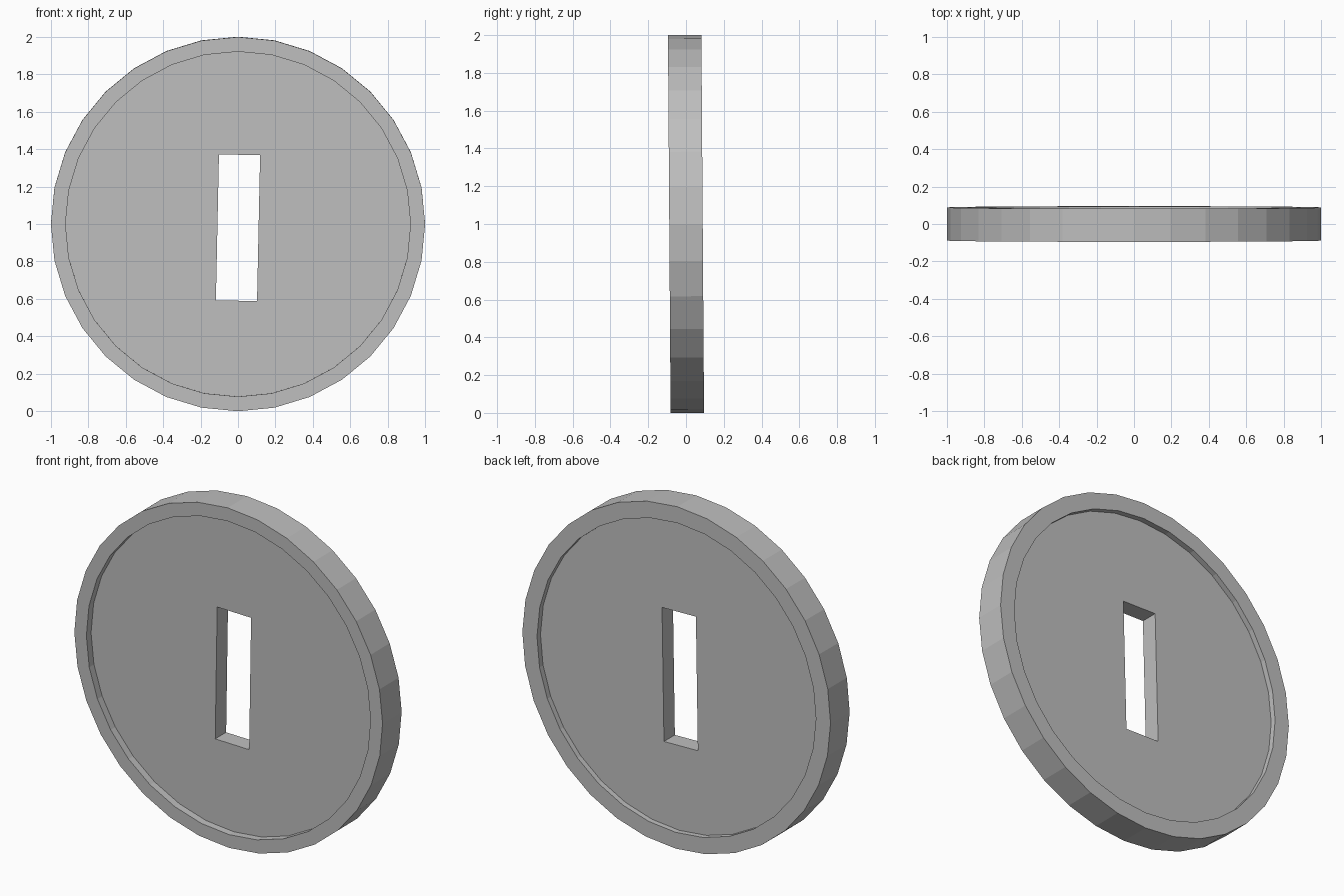
import bpy, bmesh
from math import radians, sin, cos, tau
from mathutils import Matrix

SIDES = 32
HALF = 0.0885            # half thickness of the rim
FRONT_R, BACK_R = 0.922, 0.905
FRONT_Y, BACK_Y = -0.045, 0.056

cube = bpy.data.objects.get("Cube")
if cube:
    bpy.data.objects.remove(cube)

metal = bpy.data.materials.new("grey_metal")
grey = (0.52, 0.52, 0.52, 1)
metal.use_nodes = True
metal.diffuse_color = grey
metal.node_tree.nodes["Principled BSDF"].inputs["Base Color"].default_value = grey


def make_object(name, bm, matrix):
    bmesh.ops.recalc_face_normals(bm, faces=bm.faces)
    mesh = bpy.data.meshes.new(name)
    bm.to_mesh(mesh)
    bm.free()
    mesh.materials.append(metal)
    obj = bpy.data.objects.new(name, mesh)
    bpy.context.collection.objects.link(obj)
    obj.matrix_world = matrix
    return obj


# Disc: a turned profile with a raised rim on both faces
profile = [(FRONT_R, FRONT_Y), (FRONT_R, -HALF), (1, -HALF),
           (1, HALF), (BACK_R, HALF), (BACK_R, BACK_Y)]
bm = bmesh.new()
rings = [[bm.verts.new((r * cos(tau * i / SIDES), y, r * sin(tau * i / SIDES)))
          for i in range(SIDES)] for r, y in profile]
for a, b in zip(rings, rings[1:]):
    for i in range(SIDES):
        j = (i + 1) % SIDES
        bm.faces.new((a[i], a[j], b[j], b[i]))
bm.faces.new(rings[0])
bm.faces.new(rings[-1])
tilt = Matrix.Translation((0, 0, 1)) @ Matrix.Rotation(radians(0.4), 4, 'X')
disc = make_object("slotted_disc", bm, tilt)

# Slot: a slightly turned rectangular hole through the middle
bm = bmesh.new()
bmesh.ops.create_cube(bm, size=1, matrix=Matrix.Diagonal((0.22, 0.6, 0.78, 1)))
turn = Matrix.Translation((0, 0, 0.98)) @ Matrix.Rotation(radians(1.2), 4, 'Y')
cutter = make_object("slot_cutter", bm, turn)
cutter.hide_render = True

cut = disc.modifiers.new("slot", 'BOOLEAN')
cut.operation = 'DIFFERENCE'
cut.solver = 'EXACT'
cut.object = cutter
bpy.context.view_layer.objects.active = disc
bpy.context.view_layer.update()
bpy.ops.object.modifier_apply(modifier=cut.name)
bpy.data.objects.remove(cutter)
